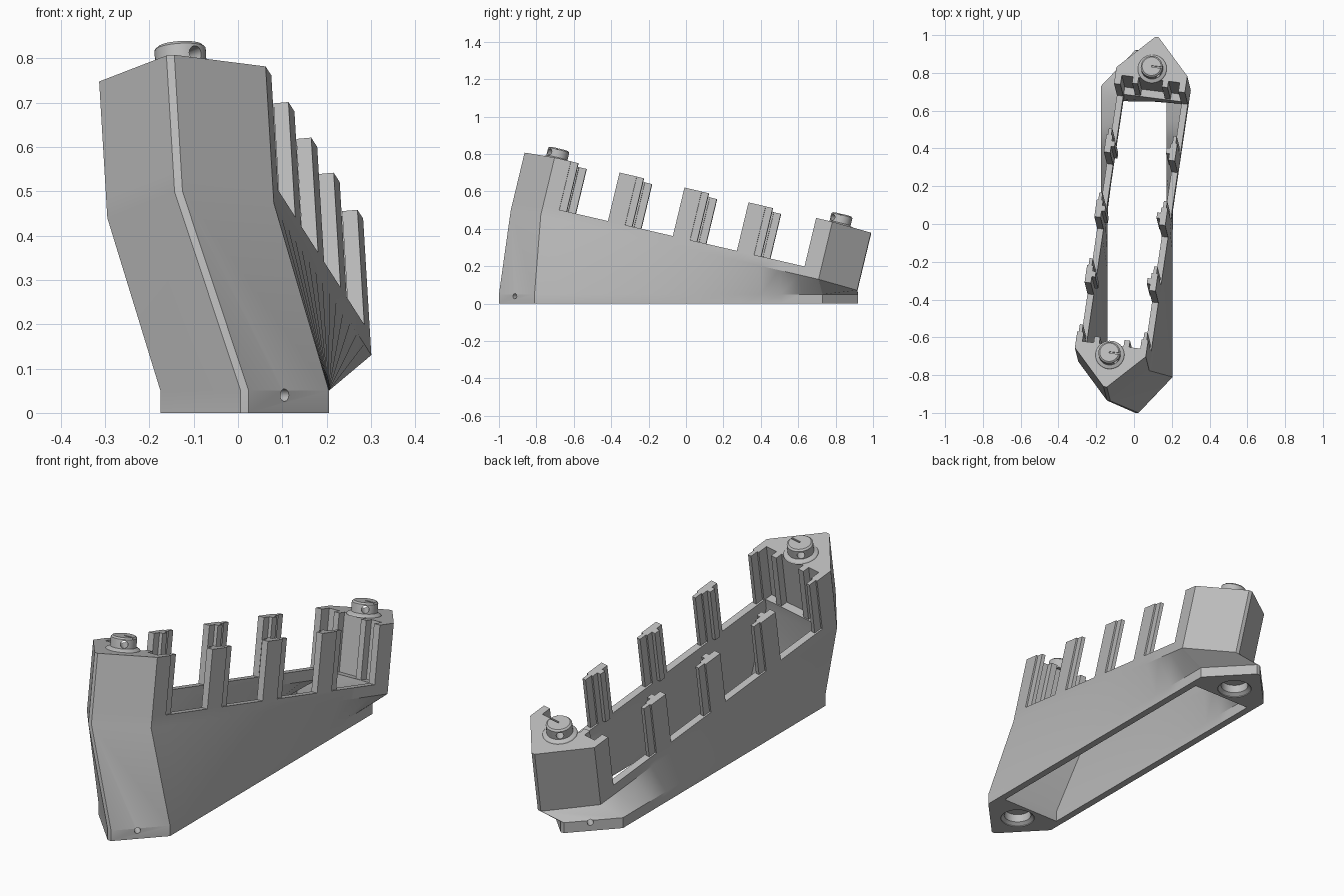
import bpy, bmesh, math
from mathutils import Vector, Matrix

if "Cube" in bpy.data.objects:
    bpy.data.objects.remove(bpy.data.objects["Cube"])

grey = bpy.data.materials.new("plain_grey")
grey.diffuse_color = (0.5, 0.5, 0.5, 1)
grey.use_nodes = True
grey.node_tree.nodes["Principled BSDF"].inputs["Base Color"].default_value = grey.diffuse_color

# Two frames: the flat base and the tilted, turned upper tub (x = width, y = length, z = normal)
BASE = Matrix.Translation((0.015, -0.04, 0))
n = Vector((-0.06, 0.24, 1)).normalized()
u = Vector((0.123, 0.967, 0))
u = (u - n * u.dot(n)).normalized()
v = u.cross(n)
UP = Matrix.Translation((0.003, -0.01, 0.285)) @ Matrix((v, u, n)).transposed().to_4x4()

HW, SHOULDER, TIP, NOSE = 0.19, 0.77, 0.96, 0.009   # slab outline
IW, IL = 0.156, 0.69                                # inner opening
SLAB, TOP = 0.05, 0.317


def add(name, bm, frame=None):
    bmesh.ops.recalc_face_normals(bm, faces=bm.faces)
    me = bpy.data.meshes.new(name)
    bm.to_mesh(me)
    bm.free()
    me.materials.append(grey)
    ob = bpy.data.objects.new(name, me)
    bpy.context.collection.objects.link(ob)
    if frame:
        me.transform(frame)
    return ob


def prism(name, pts, z0, z1, frame):
    bm = bmesh.new()
    lo = [bm.verts.new((x, y, z0)) for x, y in pts]
    hi = [bm.verts.new((x, y, z1)) for x, y in pts]
    bm.faces.new(lo)
    bm.faces.new(hi)
    for i in range(len(pts)):
        j = (i + 1) % len(pts)
        bm.faces.new((lo[i], lo[j], hi[j], hi[i]))
    return add(name, bm, frame)


def box(name, x0, x1, y0, y1, z0, z1, frame):
    return prism(name, [(x0, y0), (x1, y0), (x1, y1), (x0, y1)], z0, z1, frame)


def lathe(name, profile, frame, seg=32):
    bm = bmesh.new()
    rings = [[bm.verts.new((r * math.cos(2 * math.pi * k / seg), r * math.sin(2 * math.pi * k / seg), z))
              for k in range(seg)] for r, z in profile]
    for a, b in zip(rings, rings[1:]):
        for k in range(seg):
            m = (k + 1) % seg
            bm.faces.new((a[k], a[m], b[m], b[k]))
    bm.faces.new(rings[0])
    bm.faces.new(rings[-1])
    return add(name, bm, frame)


def cut(ob, cutter):
    mod = ob.modifiers.new("cut", 'BOOLEAN')
    mod.operation, mod.solver, mod.object = 'DIFFERENCE', 'EXACT', cutter
    bpy.context.view_layer.objects.active = ob
    bpy.ops.object.modifier_apply(modifier=mod.name)
    bpy.data.objects.remove(cutter)


def smooth(ob):
    bpy.ops.object.select_all(action='DESELECT')
    ob.select_set(True)
    bpy.context.view_layer.objects.active = ob
    bpy.ops.object.shade_smooth_by_angle(angle=math.radians(25))


def loop(w, shoulder, tip, nose, steps=14):
    right = [(w, -shoulder + 2 * shoulder * i / steps) for i in range(steps + 1)]
    half = [(nose, -tip)] + right + [(nose, tip)]
    return half + [(-x, -y) for x, y in half]


# Hull: base slab, twisted side walls and upper slab, open top and bottom
outer = loop(HW, SHOULDER, TIP, NOSE)
inner = loop(IW, IL, IL, 0.06)
levels = [(BASE, 0), (BASE, SLAB), (UP, 0), (UP, SLAB)]
bm = bmesh.new()
rings = [[bm.verts.new(f @ Vector((x, y, z))) for x, y in outer] for f, z in levels]
rings += [[bm.verts.new(f @ Vector((x, y, z))) for x, y in inner] for f, z in reversed(levels)]
for a, b in zip(rings, rings[1:] + rings[:1]):
    for i in range(len(a)):
        j = (i + 1) % len(a)
        bm.faces.new((a[i], a[j], b[j], b[i]))
hull = add("hull", bm)

# Stepped sockets under both ends and pin holes through the end bevels
PEG = 0.785
for s in (-1, 1):
    at = BASE @ Matrix.Translation((0, s * PEG, 0))
    cut(hull, lathe("socket_cutter", [(0.078, -0.01), (0.078, 0.004), (0.062, 0.016), (0.062, 0.055)], at))
    pin = (Matrix.Translation((0, 0, 0.04)) @ Matrix.Rotation(-math.pi / 4 * 1.0 + (math.pi if s > 0 else 0), 4, 'Z')
           @ Matrix.Rotation(math.pi / 2, 4, 'Y'))
    cut(hull, lathe("pin_cutter", [(0.014, 0.05), (0.014, 0.2)], at @ pin, 16))
smooth(hull)

# End blocks with a grooved inner face
half = [(NOSE, TIP), (HW, SHOULDER), (HW, 0.68), (0.155, 0.68), (0.155, 0.73), (0.095, 0.73),
        (0.095, 0.695), (0.065, 0.695), (0.065, 0.73)]
for name, s in (("front_block", -1), ("rear_block", 1)):
    pts = [(x, s * y) for x, y in half] + [(-x, s * y) for x, y in reversed(half)]
    prism(name, pts, SLAB, TOP, UP)

# Locking pegs: flared collar, chamfered top, cross hole and pointer slot
for name, s in (("front_peg", -1), ("rear_peg", 1)):
    at = UP @ Matrix.Translation((0, s * PEG, TOP))
    peg = lathe(name, [(0.078, -0.002), (0.074, 0.004), (0.058, 0.012), (0.058, 0.054), (0.05, 0.061)], at)
    cross = (Matrix.Translation((0, 0, 0.032)) @ Matrix.Rotation(-math.pi / 4, 4, 'Z')
             @ Matrix.Rotation(math.pi / 2, 4, 'Y'))
    cut(peg, lathe("hole_cutter", [(0.017, -0.1), (0.017, 0.1)], at @ cross, 16))
    cut(peg, box("slot_cutter", 0, 0.07, -0.004, 0.004, 0.053, 0.08, at))
    smooth(peg)

# Side posts with a thin rail on the rear edge and a rib on the inside
for side, s in (("left", -1), ("right", 1)):
    for i, c in enumerate((-0.36, 0.0, 0.355)):
        pts = [(HW, c - 0.05), (HW, c + 0.045), (0.182, c + 0.045), (0.182, c + 0.083), (0.164, c + 0.083),
               (0.164, c + 0.045), (IW, c + 0.045), (IW, c + 0.015), (0.138, c + 0.015),
               (0.138, c - 0.015), (IW, c - 0.015), (IW, c - 0.05)]
        prism(f"{side}_post_{i + 1}", [(s * x, y) for x, y in pts], SLAB, TOP, UP)
    # Rail on the front block
    box(f"{side}_front_rail", s * 0.164, s * 0.182, -0.68, -0.64, SLAB, TOP, UP)
